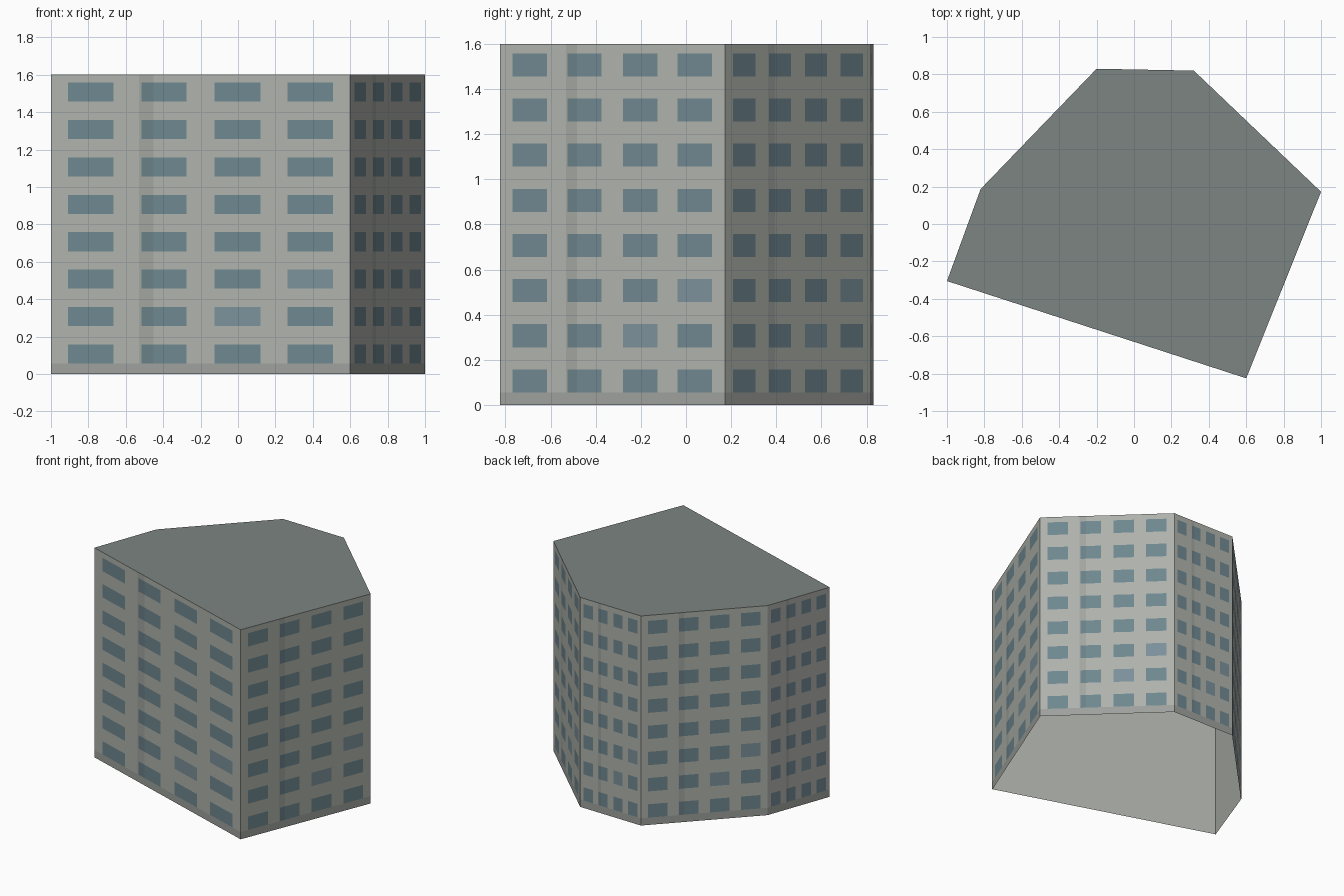
import bpy, bmesh
from mathutils import Vector

if "Cube" in bpy.data.objects:
    bpy.data.objects.remove(bpy.data.objects["Cube"])

HEIGHT = 1.6
FLOORS = 8
# footprint, counter-clockwise from the front left corner
PLAN = [Vector(p) for p in [(-1, -0.305), (0.6, -0.825), (1, 0.172),
                            (0.32, 0.82), (-0.2, 0.83), (-0.82, 0.187)]]
# facade breakpoints along each wall (0..1): four window columns and a drainpipe stain
COLS = [0, .057, .209, .295, .302, .343, .453, .547, .70, .79, .943, 1]
WINDOW_COLS = {1: 0, 4: 1, 5: 1, 7: 2, 9: 3}
STAIN_COLS = (3, 4)
PALE_WINDOWS = {(2, 3), (1, 2)}
ROWS = [0] + [f * 0.2 + dz for f in range(FLOORS) for dz in (0.056, 0.158)] + [HEIGHT]


def material(name, rgb):
    m = bpy.data.materials.new(name)
    m.diffuse_color = (*rgb, 1)
    m.use_nodes = True
    m.node_tree.nodes["Principled BSDF"].inputs["Base Color"].default_value = m.diffuse_color
    return m


WALL, WINDOW, PALE, STAIN, STAINED_WINDOW, PLINTH, ROOF = range(7)
MATS = [material("wall", (.43, .45, .41)),
        material("window", (.16, .245, .28)),
        material("pale_window", (.20, .285, .325)),
        material("stain", (.36, .375, .35)),
        material("stained_window", (.14, .215, .245)),
        material("plinth", (.34, .355, .335)),
        material("roof", (.205, .235, .22))]


def make_object(name, bm):
    mesh = bpy.data.meshes.new(name)
    bm.to_mesh(mesh)
    bm.free()
    for m in MATS:
        mesh.materials.append(m)
    ob = bpy.data.objects.new(name, mesh)
    bpy.context.collection.objects.link(ob)
    return ob


def facade_material(c, r):
    if r == 0:
        return PLINTH
    if c in WINDOW_COLS and r % 2 == 1:
        if c == 4:
            return STAINED_WINDOW
        return PALE if (r // 2, WINDOW_COLS[c]) in PALE_WINDOWS else WINDOW
    return STAIN if c in STAIN_COLS else WALL


# tower block: flush windows as faces of the walls, flat roof, open underside
bm = bmesh.new()
roof = []
for i, a in enumerate(PLAN):
    b = PLAN[(i + 1) % len(PLAN)]
    pts = [a.lerp(b, u) for u in COLS]
    grid = [[bm.verts.new((p.x, p.y, z)) for p in pts] for z in ROWS]
    for r in range(len(ROWS) - 1):
        for c in range(len(COLS) - 1):
            f = bm.faces.new((grid[r][c], grid[r][c + 1],
                              grid[r + 1][c + 1], grid[r + 1][c]))
            f.material_index = facade_material(c, r)
    roof += grid[-1][:-1]
bm.faces.new(roof).material_index = ROOF
bmesh.ops.remove_doubles(bm, verts=bm.verts, dist=1e-5)
make_object("tower_block", bm)

# plain inner side of the walls, seen through the open underside
bm = bmesh.new()
low, high = ([bm.verts.new((p.x * .997, p.y * .997, z)) for p in PLAN]
             for z in (0, HEIGHT - 0.003))
for i in range(len(PLAN)):
    j = (i + 1) % len(PLAN)
    bm.faces.new((low[j], low[i], high[i], high[j])).material_index = WALL
bm.faces.new(high[::-1]).material_index = WALL
make_object("inner_walls", bm)
